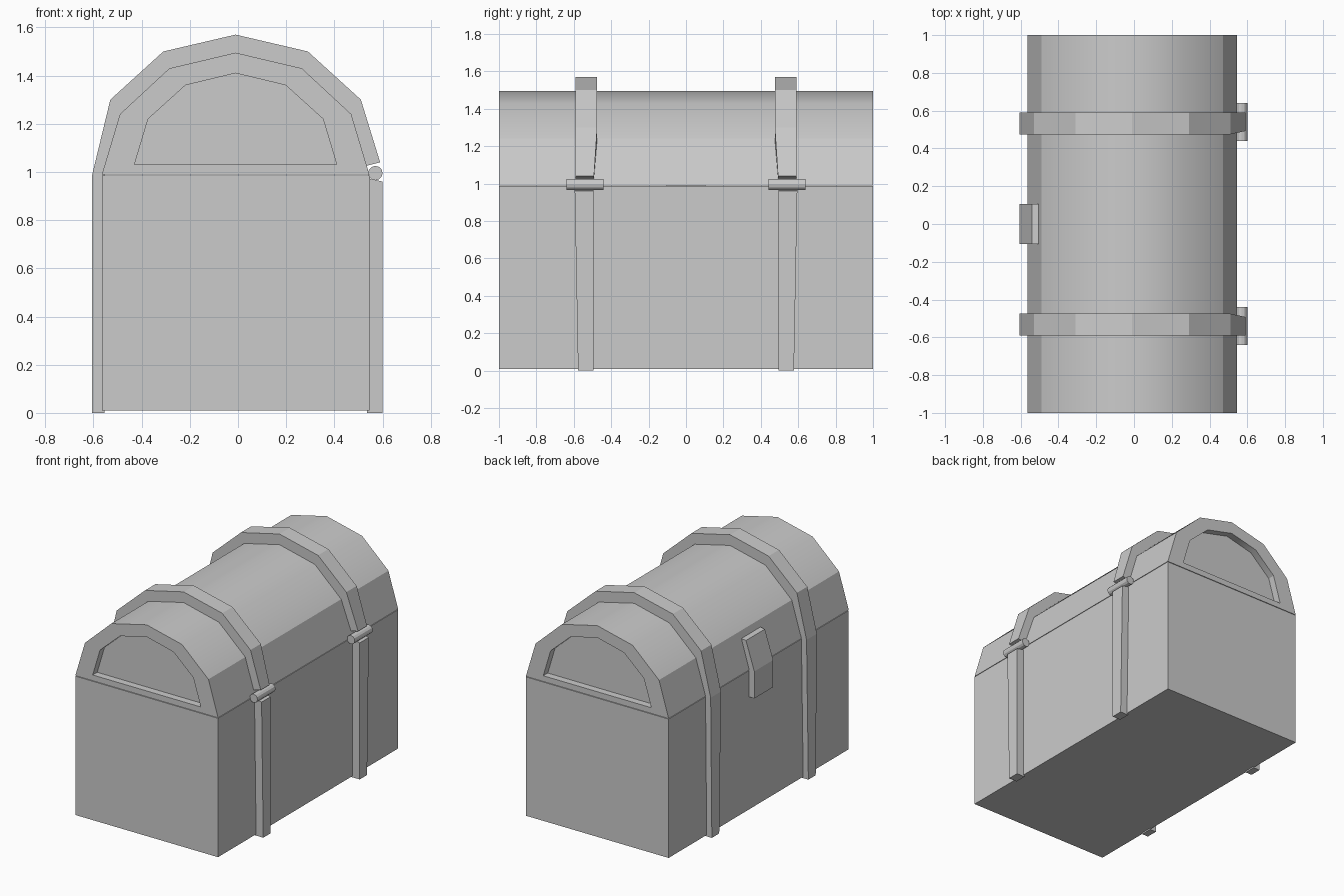
import bpy, bmesh, math

if "Cube" in bpy.data.objects:
    bpy.data.objects.remove(bpy.data.objects["Cube"])

CX = -0.01  # lid centre line


def loft(name, rings, mirror=False, smooth=False):
    """Bridge rings of 3D points and cap both ends."""
    bm = bmesh.new()
    loops = [[bm.verts.new(p) for p in ring] for ring in rings]
    n = len(loops[0])
    for a, b in zip(loops, loops[1:]):
        for i in range(n):
            j = (i + 1) % n
            bm.faces.new((a[i], a[j], b[j], b[i]))
    bm.faces.new(loops[0])
    bm.faces.new(loops[-1])
    bmesh.ops.recalc_face_normals(bm, faces=bm.faces)
    me = bpy.data.meshes.new(name)
    bm.to_mesh(me)
    bm.free()
    ob = bpy.data.objects.new(name, me)
    bpy.context.collection.objects.link(ob)
    if smooth:
        bpy.context.view_layer.objects.active = ob
        ob.select_set(True)
        bpy.ops.object.shade_smooth_by_angle(angle=math.radians(30))
        ob.select_set(False)
    if mirror:
        mod = ob.modifiers.new("mirror", 'MIRROR')
        mod.use_axis = (False, True, False)
    return ob


def arch(half):
    """Symmetric arch from half-profile points, bottom left to bottom right."""
    left = [(CX - w, z) for w, z in half]
    return left + [(CX + w, z) for w, z in half[-2::-1]]


def at_y(profile, y):
    return [(x, y, z) for x, z in profile]


# Chest body
base = [(-0.565, 0.01), (0.545, 0.01), (0.545, 0.986), (-0.565, 0.986)]
loft("chest_body", [at_y(base, -1), at_y(base, 1)])

# Barrel lid with recessed end panels
outer = arch([(0.555, 0.99), (0.48, 1.24), (0.275, 1.43), (0, 1.495)])
inner = arch([(0.42, 1.03), (0.363, 1.22), (0.208, 1.36), (0, 1.41)])
loft("lid", [at_y(inner, -0.95), at_y(inner, -1), at_y(outer, -1),
             at_y(outer, 1), at_y(inner, 1), at_y(inner, 0.95)], smooth=True)

# Lid straps, narrowing toward the hinge
top = [(-0.605, 0.99), (-0.53, 1.30), (-0.31, 1.50), (CX, 1.57),
       (0.29, 1.50), (0.51, 1.30), (0.59, 1.04)]
under = [(0.53, 1.025)] + outer[-2:0:-1] + [(-0.555, 0.99)]
strap = top + under
near = [0.475] * 6 + [0.492] * 2 + [0.475] * (len(strap) - 8)
loft("lid_strap", [[(x, y, z) for (x, z), y in zip(strap, near)],
                   at_y(strap, 0.59)], mirror=True)


# Body straps, tapering to the floor
def body_strap(name, x0, x1, z_top, z_in, y_in, y_out):
    lower = [(x0, 0.495, 0), (x1, 0.495, 0), (x1, 0.577, 0), (x0, 0.577, 0)]
    upper = [(x0, y_in, z_in), (x1, y_in, z_top),
             (x1, y_out, z_top), (x0, y_out, z_in)]
    loft(name, [lower, upper], mirror=True)


body_strap("rear_body_strap", 0.535, 0.60, 0.96, 0.975, 0.495, 0.595)
body_strap("front_body_strap", -0.555, -0.605, 0.99, 0.99, 0.475, 0.59)

# Hinge pins
pin = [(0.57 + 0.03 * math.cos(a * math.tau / 12),
        0.995 + 0.03 * math.sin(a * math.tau / 12)) for a in range(12)]
loft("hinge_pin", [at_y(pin, 0.44), at_y(pin, 0.64)], mirror=True)

# Bent latch plate
latch = [(-0.605, 0.80), (-0.605, 0.99), (-0.54, 1.19),
         (-0.505, 1.195), (-0.56, 0.99), (-0.56, 0.80)]
loft("latch_plate", [at_y(latch, -0.105), at_y(latch, 0.105)])
